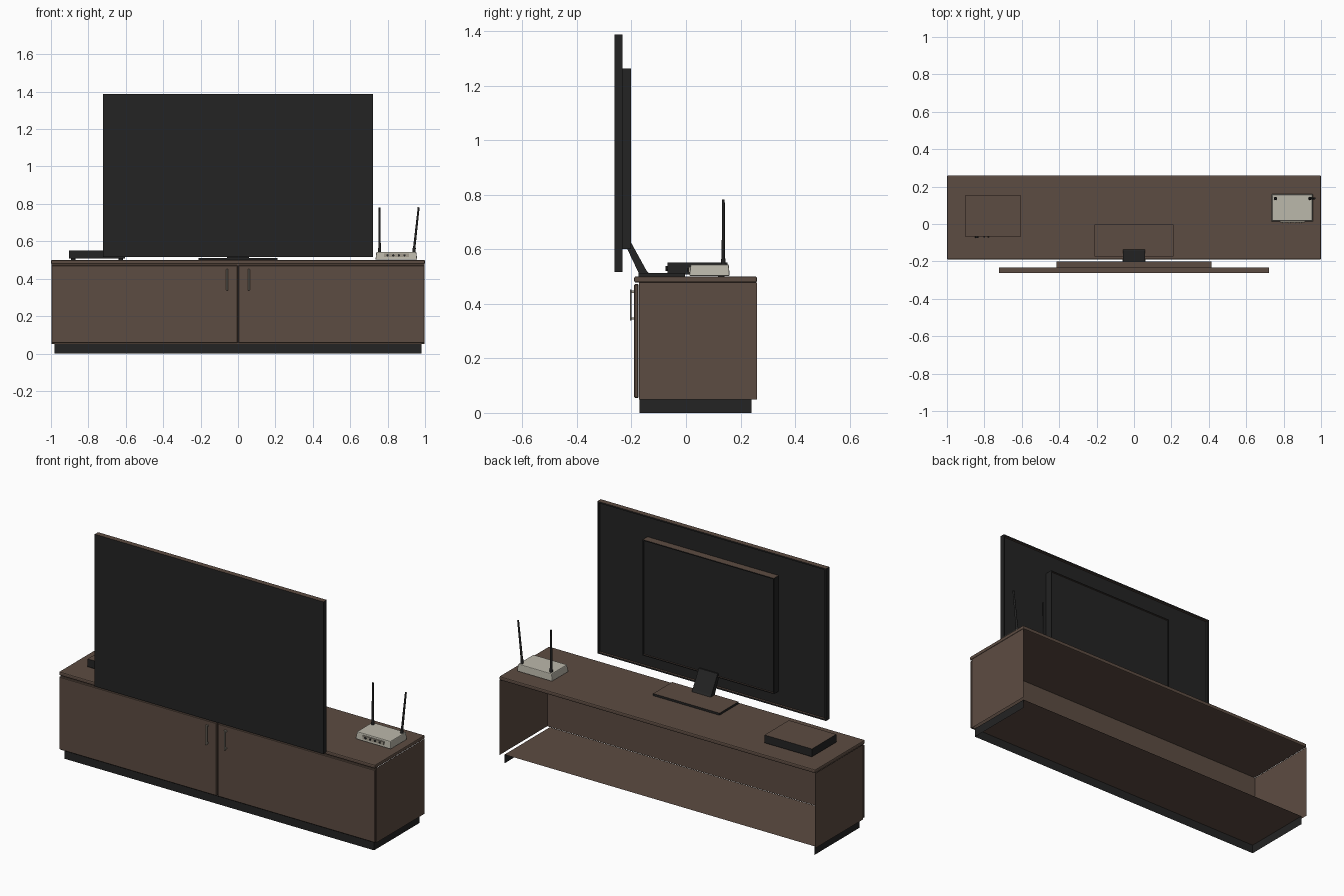
import bpy, bmesh, math
from mathutils import Vector

if "Cube" in bpy.data.objects:
    bpy.data.objects.remove(bpy.data.objects["Cube"])


def material(name, rgb):
    m = bpy.data.materials.new(name)
    m.diffuse_color = (*rgb, 1)
    m.use_nodes = True
    m.node_tree.nodes["Principled BSDF"].inputs["Base Color"].default_value = m.diffuse_color
    return m


BROWN = material("brown_wood", (0.108, 0.072, 0.054))
BLACK = material("black_plastic", (0.017, 0.017, 0.017))
BEIGE = material("warm_white_plastic", (0.50, 0.48, 0.41))
METAL = material("handle_metal", (0.36, 0.33, 0.27))


def finish(name, bm, mats, smooth=False):
    """Make the object; with two materials the second goes on level faces."""
    bm.normal_update()
    if len(mats) > 1:
        for f in bm.faces:
            f.material_index = int(abs(f.normal.z) > 0.5)
    me = bpy.data.meshes.new(name)
    bm.to_mesh(me)
    bm.free()
    for m in mats:
        me.materials.append(m)
    ob = bpy.data.objects.new(name, me)
    bpy.context.collection.objects.link(ob)
    if smooth:
        me.shade_smooth()
    return ob


def box_mesh(x0, x1, y0, y1, z0, z1):
    bm = bmesh.new()
    bmesh.ops.create_cube(bm, size=1)
    for v in bm.verts:
        v.co = ((x0 + x1) / 2 + v.co.x * (x1 - x0),
                (y0 + y1) / 2 + v.co.y * (y1 - y0),
                (z0 + z1) / 2 + v.co.z * (z1 - z0))
    bm.normal_update()
    return bm


def box(name, dims, *mats, bevel=0, segments=2, drop=(), recess=None):
    bm = box_mesh(*dims)
    # leave some sides open
    gone = [f for f in bm.faces if any(f.normal.dot(Vector(d)) > 0.9 for d in drop)]
    bmesh.ops.delete(bm, geom=gone, context='FACES')
    # sunken panel on the back, inside a narrow rim
    if recess:
        rim, depth = recess
        back = [f for f in bm.faces if f.normal.y > 0.9]
        bmesh.ops.inset_individual(bm, faces=back, thickness=rim)
        bmesh.ops.inset_individual(bm, faces=back, thickness=0.0003)
        for v in back[0].verts:
            v.co.y -= depth
    if bevel:
        bmesh.ops.bevel(bm, geom=bm.edges[:], offset=bevel, segments=segments,
                        affect='EDGES', profile=0.5)
    return finish(name, bm, mats)


def rod(name, a, b, r0, r1, mat, sides=12):
    a, b = Vector(a), Vector(b)
    bm = bmesh.new()
    bmesh.ops.create_cone(bm, cap_ends=True, segments=sides, radius1=r0,
                          radius2=r1, depth=(b - a).length)
    rot = (b - a).to_track_quat('Z', 'Y')
    for v in bm.verts:
        v.co = rot @ v.co + (a + b) / 2
    return finish(name, bm, [mat])


BACK, DOWN = (0, 1, 0), (0, 0, -1)

# Cabinet: open at the back, standing on a hollow plinth
box("plinth", (-0.98, 0.98, -0.17, 0.24, 0, 0.05), BLACK, BROWN, drop=(BACK, DOWN))
box("cabinet_body", (-0.998, 0.998, -0.172, 0.26, 0.05, 0.478), BROWN,
    drop=(BACK, DOWN, (0, 0, 1)))
box("cabinet_top", (-1, 1, -0.19, 0.26, 0.478, 0.50), BROWN, bevel=0.006)

# Doors and their bar handles
for side, s in (("left", -1), ("right", 1)):
    x0, x1 = sorted((s * 0.003, s * 0.998))
    box(side + "_door", (x0, x1, -0.19, -0.174, 0.055, 0.472), BROWN, bevel=0.003, segments=1)
    x = s * 0.058
    box(side + "_handle_bar", (x - 0.005, x + 0.005, -0.206, -0.199, 0.338, 0.452),
        METAL, bevel=0.002, segments=1)
    for z in (0.346, 0.444):
        box(side + "_handle_post", (x - 0.004, x + 0.004, -0.2, -0.188, z - 0.004, z + 0.004), METAL)

# Television
box("screen", (-0.723, 0.723, -0.262, -0.232, 0.517, 1.387), BLACK, BROWN,
    recess=(0.012, 0.012))
box("rear_housing", (-0.415, 0.415, -0.246, -0.201, 0.60, 1.262), BLACK, BROWN,
    recess=(0.008, 0.006))
box("stand_base", (-0.21, 0.21, -0.175, -0.003, 0.50, 0.512), BLACK, BROWN)

# Slanted neck from a side profile
bm = bmesh.new()
profile = [(-0.215, 0.60), (-0.172, 0.51), (-0.135, 0.51), (-0.145, 0.522),
           (-0.20, 0.622), (-0.215, 0.622)]
face = bm.faces.new([bm.verts.new((-0.06, y, z)) for y, z in profile])
ext = bmesh.ops.extrude_face_region(bm, geom=[face])
for v in ext["geom"]:
    if isinstance(v, bmesh.types.BMVert):
        v.co.x = 0.06
bmesh.ops.recalc_face_normals(bm, faces=bm.faces[:])
finish("stand_neck", bm, [BLACK])

# Media box with feet and front buttons
box("media_box", (-0.903, -0.603, -0.068, 0.152, 0.507, 0.552), BLACK, BROWN)
for x in (-0.88, -0.626):
    for y in (-0.045, 0.13):
        rod("media_box_foot", (x, y, 0.498), (x, y, 0.51), 0.012, 0.012, BLACK)
rod("media_box_knob", (-0.84, -0.076, 0.53), (-0.84, -0.066, 0.53), 0.009, 0.009, BLACK)
for x in (-0.80, -0.78):
    rod("media_box_button", (x, -0.071, 0.53), (x, -0.066, 0.53), 0.004, 0.004, BLACK)

# Router, narrowing slightly to the top
bm = box_mesh(0.735, 0.958, 0.012, 0.16, 0.502, 0.544)
for v in bm.verts:
    if v.co.z > 0.52:
        v.co.x += 0.005 if v.co.x < 0.84 else -0.005
        v.co.y += 0.005 if v.co.y < 0.08 else -0.003
bmesh.ops.bevel(bm, geom=bm.edges[:], offset=0.004, segments=2, affect='EDGES', profile=0.5)
finish("router", bm, [BEIGE])
box("router_front_plate", (0.78, 0.915, 0.009, 0.018, 0.515, 0.534), METAL)
for x in (0.80, 0.83, 0.86, 0.89):
    rod("router_light", (x, 0.006, 0.525), (x, 0.012, 0.525), 0.006, 0.006, BLACK, 10)

# Antennas on small hinges
for x0, x1 in ((0.757, 0.757), (0.94, 0.966)):
    rod("antenna_hinge", (x0, 0.137, 0.535), (x0 + (x1 - x0) * 0.1, 0.137, 0.565), 0.009, 0.008, BLACK)
    rod("antenna", (x0, 0.137, 0.545), (x1, 0.137, 0.782), 0.0065, 0.005, BLACK)
